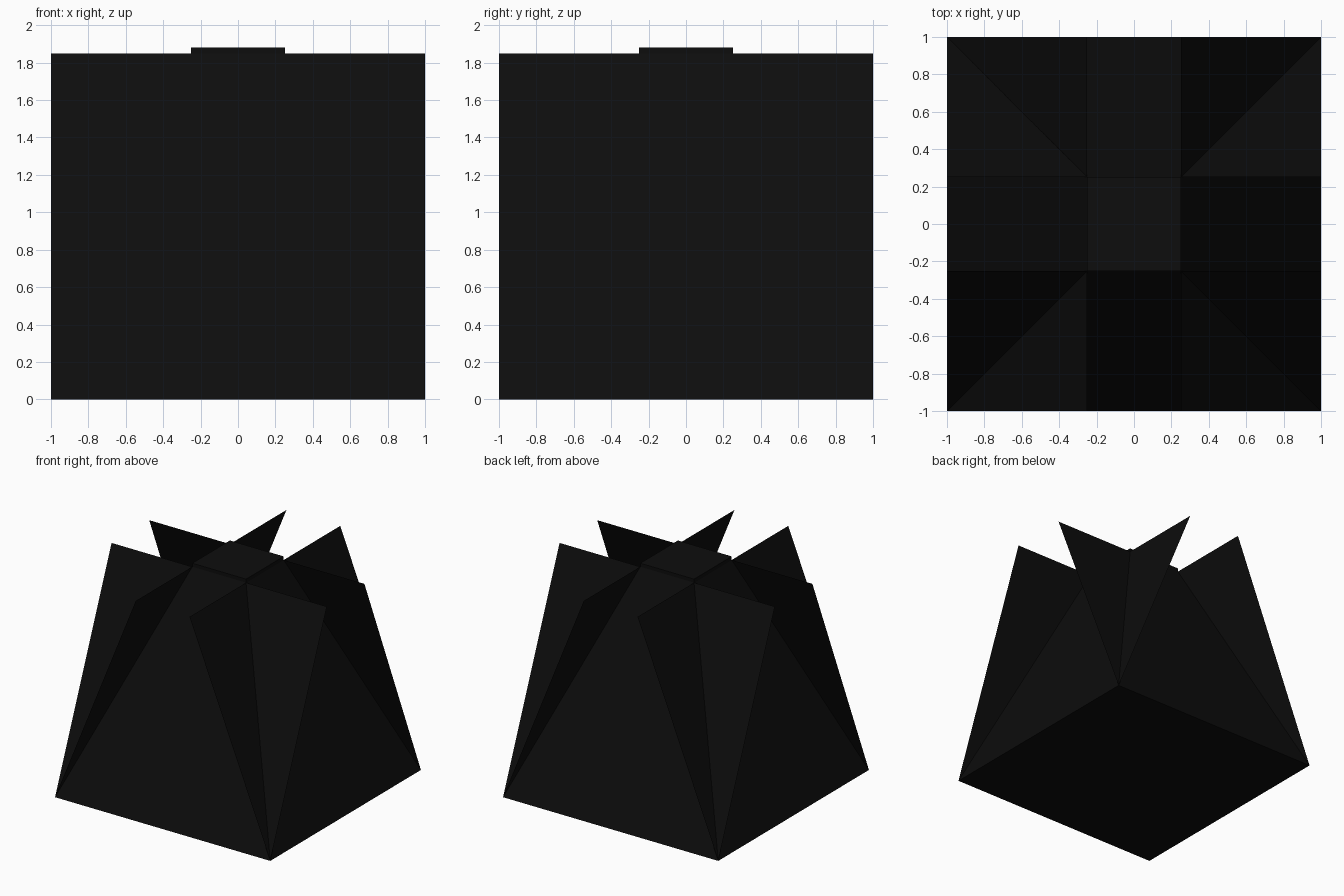
import bpy
from math import pi
from mathutils import Matrix

if "Cube" in bpy.data.objects:
    bpy.data.objects.remove(bpy.data.objects["Cube"])

H, TOP, R = 1.85, 1.88, 0.25   # panel height, cap height, cap half width

black = bpy.data.materials.new("matte_black")
black.diffuse_color = (0.004, 0.004, 0.004, 1)
black.use_nodes = True
black.node_tree.nodes["Principled BSDF"].inputs["Base Color"].default_value = black.diffuse_color


def add_mesh(name, verts, faces, turn=0):
    me = bpy.data.meshes.new(name)
    me.from_pydata(verts, [], faces)
    me.transform(Matrix.Rotation(turn, 4, 'Z'))
    me.materials.append(black)
    ob = bpy.data.objects.new(name, me)
    bpy.context.collection.objects.link(ob)
    return ob


# Four full-width panels leaning inward and crossing at the corners
for i, side in enumerate(("front", "right", "back", "left")):
    add_mesh(side + "_panel",
             [(-1, -1, 0), (1, -1, 0), (1, -R, H), (-1, -R, H)],
             [(0, 1, 2, 3)], i * pi / 2)

# Square floor closing the underside
add_mesh("base_floor", [(-1, -1, 0), (-1, 1, 0), (1, 1, 0), (1, -1, 0)],
         [(0, 1, 2, 3)])

# Thin square cap over the opening
bpy.ops.mesh.primitive_cube_add(size=1, location=(0, 0, (H + TOP) / 2))
cap = bpy.context.object
cap.name = "top_cap"
cap.scale = (2 * R, 2 * R, TOP - H)
cap.data.materials.append(black)
